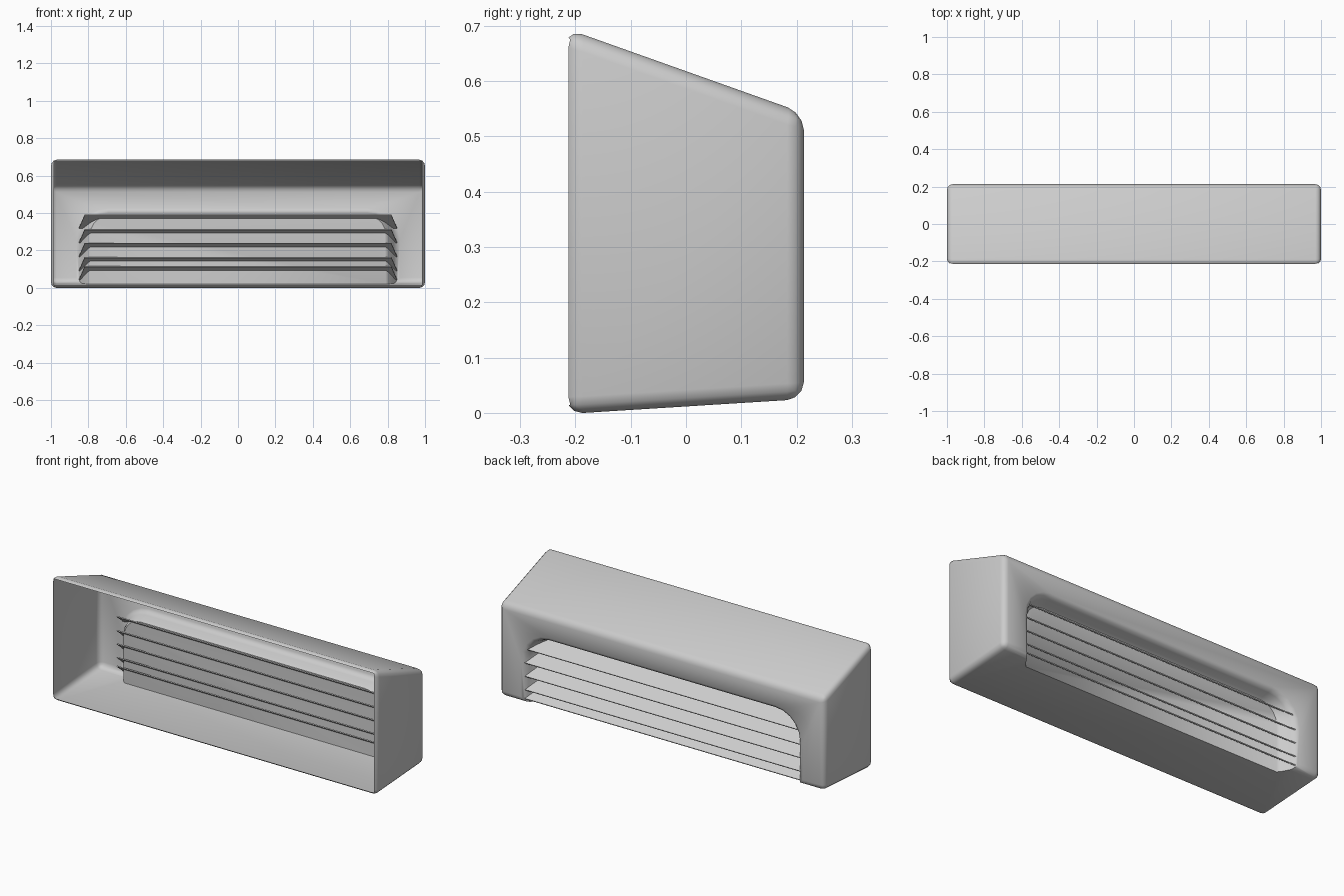
import bpy
import bmesh
from math import radians, sin, cos, pi
from mathutils import Vector

cube = bpy.data.objects.get("Cube")
if cube:
    bpy.data.objects.remove(cube, do_unlink=True)


def make_material(name, colour):
    mat = bpy.data.materials.new(name)
    mat.use_nodes = True
    mat.diffuse_color = colour
    mat.node_tree.nodes["Principled BSDF"].inputs["Base Color"].default_value = colour
    return mat


GREY = make_material("light grey", (0.6, 0.6, 0.6, 1))


def add_object(name, bm):
    bmesh.ops.recalc_face_normals(bm, faces=bm.faces)
    mesh = bpy.data.meshes.new(name)
    bm.to_mesh(mesh)
    bm.free()
    mesh.materials.append(GREY)
    obj = bpy.data.objects.new(name, mesh)
    bpy.context.collection.objects.link(obj)
    return obj


def loft(rings):
    """Closed solid through a list of equally long point rings."""
    bm = bmesh.new()
    loops = [[bm.verts.new(p) for p in ring] for ring in rings]
    for a, b in zip(loops, loops[1:]):
        for i in range(len(a)):
            j = (i + 1) % len(a)
            bm.faces.new((a[i], a[j], b[j], b[i]))
    bm.faces.new(loops[0])
    bm.faces.new(loops[-1])
    return bm


def arch(y, half_width, top, radius, steps=5):
    """Arch outline whose legs run down past the floor."""
    right = [(half_width, -0.1)]
    for i in range(steps + 1):
        a = i / steps * pi / 2
        right.append((half_width - radius + radius * cos(a),
                      top - radius + radius * sin(a)))
    left = [(-x, z) for x, z in reversed(right)]
    return [Vector((x, y, z)) for x, z in right + left]


# Housing: wedge-sided box with rounded edges
profile = [(-0.217, -0.002), (0.213, 0.025), (0.213, 0.542), (-0.217, 0.695)]
bm = loft([[(x, y, z) for y, z in profile] for x in (-1, 1)])
bmesh.ops.bevel(bm, geom=bm.edges[:], offset=0.03, offset_type='OFFSET',
                segments=3, profile=0.5, affect='EDGES')
housing = add_object("housing", bm)

# Arched recess in the back wall, with a rolled rim
recess = add_object("recess_cutter", loft([
    arch(0.25, 0.89, 0.45, 0.19),
    arch(0.213, 0.865, 0.425, 0.17),
    arch(0.204, 0.845, 0.41, 0.15),
    arch(0.185, 0.832, 0.402, 0.14),
    arch(0.145, 0.805, 0.394, 0.115),
    arch(0.13, 0.79, 0.385, 0.10),
]))
recess.hide_render = True
cut = housing.modifiers.new("recess", 'BOOLEAN')
cut.operation = 'DIFFERENCE'
cut.solver = 'EXACT'
cut.object = recess
depsgraph = bpy.context.evaluated_depsgraph_get()
housing.data = bpy.data.meshes.new_from_object(housing.evaluated_get(depsgraph))
housing.modifiers.clear()
bpy.data.objects.remove(recess, do_unlink=True)

# Open front: remove the closing face
bm = bmesh.new()
bm.from_mesh(housing.data)
front = [f for f in bm.faces
         if f.normal.y < -0.8 and f.calc_center_median().y < -0.18]
bmesh.ops.delete(bm, geom=front, context='FACES')
bm.to_mesh(housing.data)
bm.free()

bpy.ops.object.select_all(action='DESELECT')
housing.select_set(True)
bpy.context.view_layer.objects.active = housing
bpy.ops.object.shade_smooth_by_angle(angle=radians(45))

# Louvre slats: thin tilted plates that pierce the recess panel
THICK = Vector((0, 0.003, 0.005))
for number, top in enumerate((0.388, 0.31, 0.236, 0.161, 0.112), 1):
    low = top - 0.07
    plate = [Vector(p) for p in ((-0.82, 0.105, top), (0.82, 0.105, top),
                                 (0.85, 0.203, low), (-0.85, 0.203, low))]
    add_object(f"slat_{number}", loft([plate, [p + THICK for p in plate]]))
